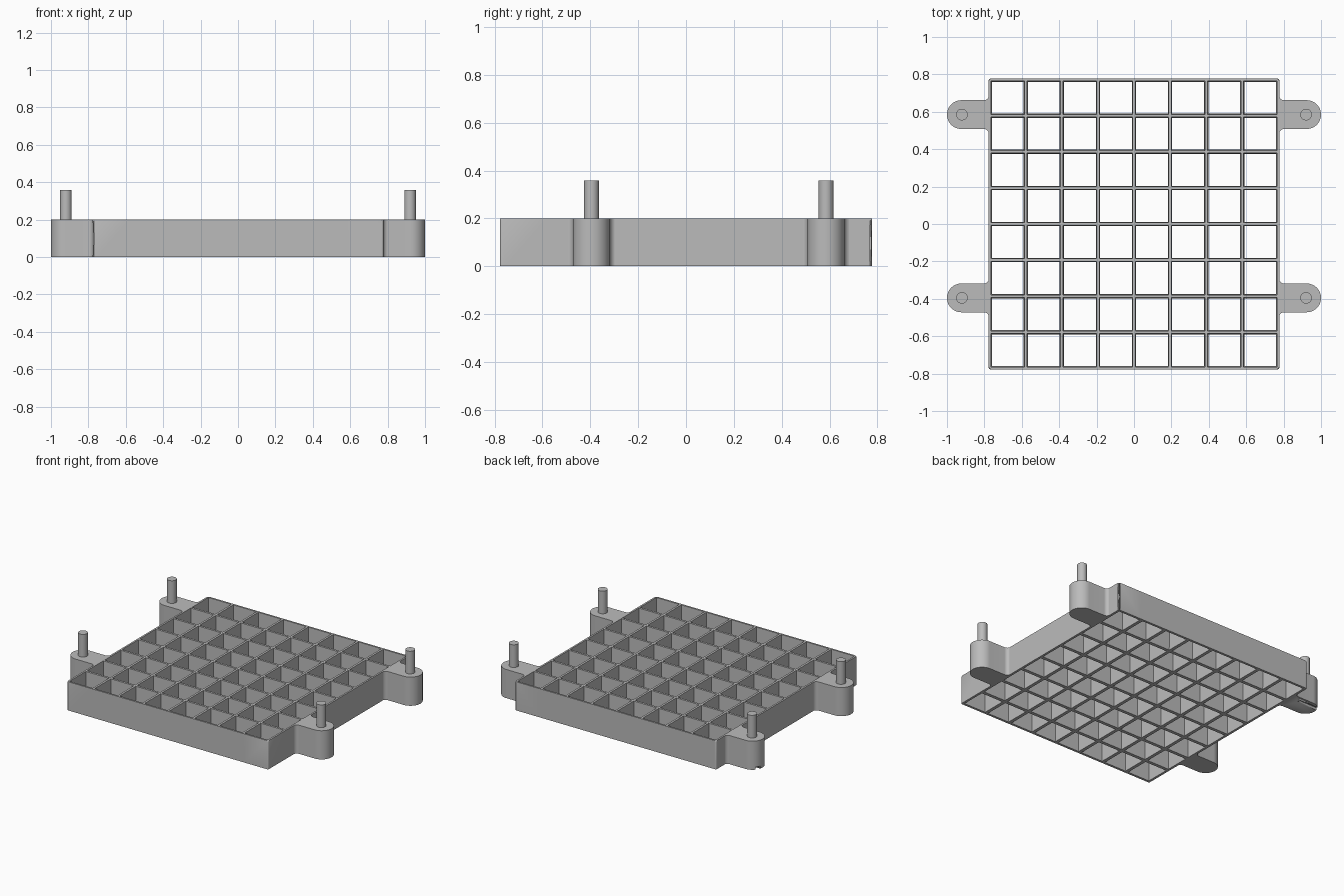
import bpy, bmesh, math

if "Cube" in bpy.data.objects:
    bpy.data.objects.remove(bpy.data.objects["Cube"])

grey = bpy.data.materials.new("plain grey")
grey.diffuse_color = (0.5, 0.5, 0.5, 1)
grey.use_nodes = True
grey.node_tree.nodes["Principled BSDF"].inputs["Base Color"].default_value = grey.diffuse_color

PITCH, CELLS, OUTER, HEIGHT = 0.193, 8, 0.777, 0.2
TAB_R, TAB_X = 0.077, 0.923
PIN_R, PIN_TOP = 0.031, 0.358
FILLET = 0.026


def finish(bm, name):
    bmesh.ops.recalc_face_normals(bm, faces=bm.faces)
    me = bpy.data.meshes.new(name)
    bm.to_mesh(me)
    bm.free()
    me.materials.append(grey)
    ob = bpy.data.objects.new(name, me)
    bpy.context.collection.objects.link(ob)
    bpy.ops.object.select_all(action='DESELECT')
    bpy.context.view_layer.objects.active = ob
    ob.select_set(True)
    bpy.ops.object.shade_smooth_by_angle(angle=math.radians(35))
    return ob


def prism(name, outline, z0, z1):
    bm = bmesh.new()
    base = bm.faces.new([bm.verts.new((x, y, z0)) for x, y in outline])
    ext = bmesh.ops.extrude_face_region(bm, geom=[base], use_keep_orig=True)
    top = [v for v in ext["geom"] if isinstance(v, bmesh.types.BMVert)]
    bmesh.ops.translate(bm, verts=top, vec=(0, 0, z1 - z0))
    return finish(bm, name)


def arc(cx, cy, r, a0, a1, n):
    return [(cx + r * math.cos(math.radians(a0 + (a1 - a0) * i / n)),
             cy + r * math.sin(math.radians(a0 + (a1 - a0) * i / n)))
            for i in range(n + 1)]


# Open grid: both edges of every rib, with a slight draft towards the top
def lines(width):
    out = []
    for i in range(CELLS + 1):
        c = (i - CELLS / 2) * PITCH
        out += [c - width / 2, c + width / 2]
    out[0], out[-1] = -OUTER, OUTER
    return out


bm = bmesh.new()
layers = []
for z, width in ((0, 0.023), (HEIGHT, 0.015)):
    ls = lines(width)
    layers.append([[bm.verts.new((x, y, z)) for y in ls] for x in ls])
low, high = layers
last = 2 * CELLS + 1


def wall(a, b):
    bm.faces.new((low[a[0]][a[1]], low[b[0]][b[1]],
                  high[b[0]][b[1]], high[a[0]][a[1]]))


for i in range(last):
    for j in range(last):
        ring = [(i, j), (i + 1, j), (i + 1, j + 1), (i, j + 1)]
        if i % 2 and j % 2:                      # through opening
            for k in range(4):
                wall(ring[k], ring[(k + 1) % 4])
        else:                                    # rib top and bottom
            for g in layers:
                bm.faces.new([g[a][b] for a, b in ring])
for k in range(last):                            # outside walls
    for side in (0, last):
        wall((k, side), (k + 1, side))
        wall((side, k), (side, k + 1))


# Softened upper rim and upright corners
def on_rim(e):
    a, b = (v.co for v in e.verts)
    if a.z + b.z < 0.01:
        return False
    sides = [ax for ax in (0, 1)
             if abs(abs(a[ax]) - OUTER) < 1e-5 and abs(a[ax] - b[ax]) < 1e-5]
    return len(sides) == 2 or (len(sides) == 1 and a.z + b.z > 2 * HEIGHT - 0.01)


bmesh.ops.bevel(bm, geom=[e for e in bm.edges if on_rim(e)], offset=0.008,
                segments=3, profile=0.5, affect='EDGES', clamp_overlap=True)
finish(bm, "grid_tray")

# Mounting tabs with rounded ends and filleted roots, each carrying a pin
for sx, side in ((-1, "left"), (1, "right")):
    for cy, end in ((-0.395, "front"), (0.585, "back")):
        f, root = FILLET, OUTER - 0.001
        shape = arc(root + f, -TAB_R - f, f, 180, 90, 6)
        shape += arc(TAB_X, 0, TAB_R, -90, 90, 24)
        shape += arc(root + f, TAB_R + f, f, -90, -180, 6)
        shape = [(sx * x, y + cy) for x, y in shape]
        tab = prism(f"{end}_{side}_tab", shape, 0, HEIGHT)
        pin = [(x, y) for x, y in arc(sx * 0.92, cy, PIN_R, 0, 360, 32)][:-1]
        prism(f"{end}_{side}_pin", pin, HEIGHT - 0.01, PIN_TOP)
        # Shallow groove under one tab
        if (side, end) == ("left", "back"):
            cutter = prism("groove_cutter", [(-1.05, 0.605), (-0.84, 0.605),
                                             (-0.84, 0.635), (-1.05, 0.635)], -0.05, 0.018)
            cutter.hide_render = True
            cutter.hide_set(True)
            mod = tab.modifiers.new("groove", 'BOOLEAN')
            mod.operation, mod.object, mod.solver = 'DIFFERENCE', cutter, 'EXACT'
